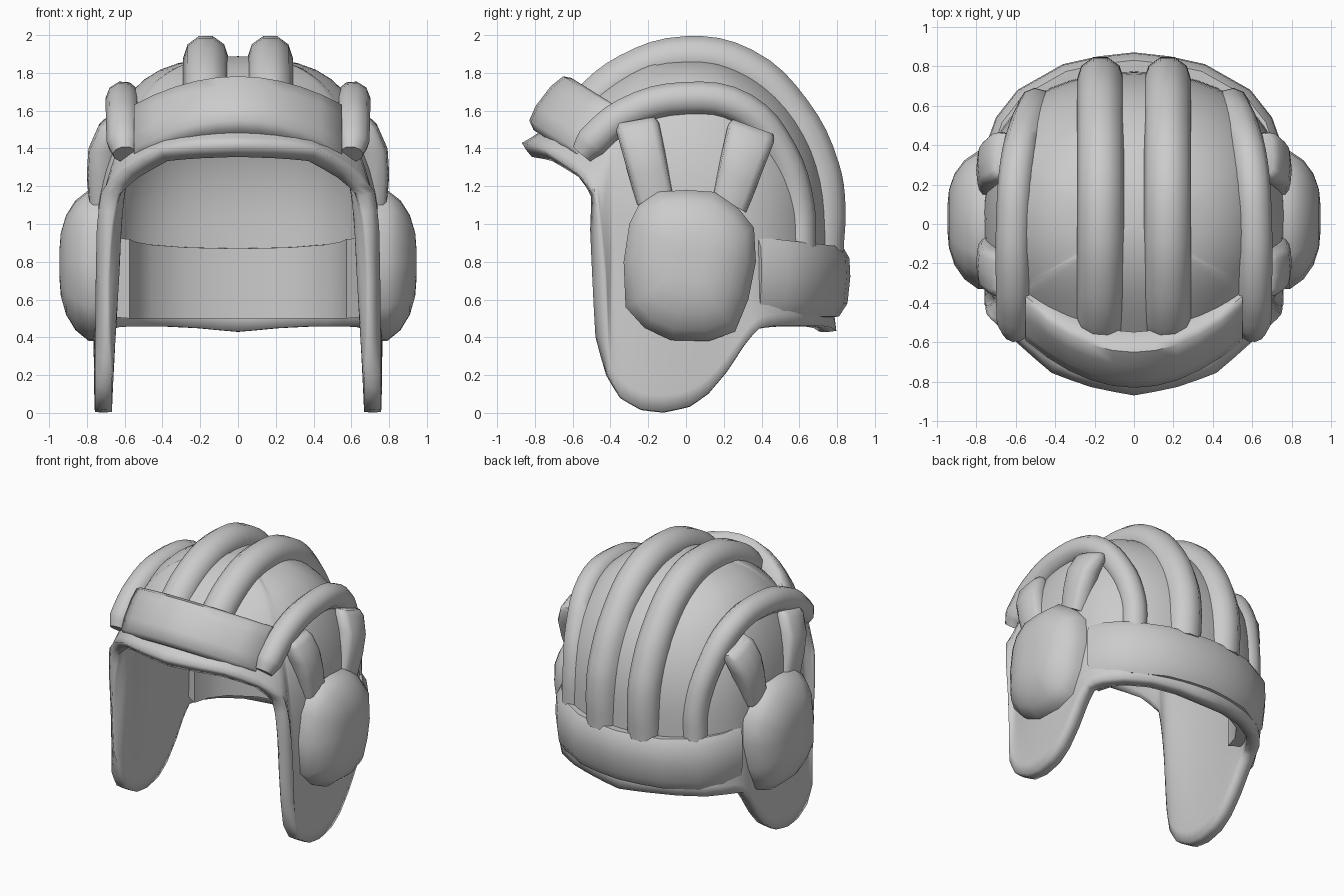
import bpy, bmesh, math
from mathutils import Vector

if "Cube" in bpy.data.objects:
    bpy.data.objects.remove(bpy.data.objects["Cube"])


def finish(ob, mirror=False, subsurf=0, angle=50):
    bpy.ops.object.select_all(action='DESELECT')
    ob.select_set(True)
    bpy.context.view_layer.objects.active = ob
    bpy.ops.object.shade_smooth_by_angle(angle=math.radians(angle))
    if mirror:
        ob.modifiers.new("mirror", 'MIRROR').use_clip = False
    if subsurf:
        m = ob.modifiers.new("smooth", 'SUBSURF')
        m.levels = m.render_levels = subsurf
    return ob


def loft(name, rings, closed=True):
    """Skin a list of equal-length rings, capping both ends when closed."""
    bm = bmesh.new()
    vs = [[bm.verts.new(p) for p in r] for r in rings]
    n = len(rings[0])
    for a, b in zip(vs, vs[1:]):
        for i in range(n):
            j = (i + 1) % n
            bm.faces.new((a[i], a[j], b[j], b[i]))
    if closed:
        bm.faces.new(vs[0])
        bm.faces.new(vs[-1])
    bmesh.ops.remove_doubles(bm, verts=bm.verts, dist=1e-5)
    bmesh.ops.recalc_face_normals(bm, faces=bm.faces)
    me = bpy.data.meshes.new(name)
    bm.to_mesh(me)
    bm.free()
    ob = bpy.data.objects.new(name, me)
    bpy.context.collection.objects.link(ob)
    return ob


# Shell: dome whose columns run from the crown to a shaped rim (brow, ear flaps, nape)
half_rim = [(0, -.875, 1.43), (.22, -.83, 1.42), (.42, -.76, 1.40), (.60, -.60, 1.29),
            (.73, -.48, 1.17), (.75, -.455, .98), (.755, -.425, .7), (.755, -.415, .4),
            (.76, -.41, .2), (.76, -.35, .08), (.76, -.24, .015), (.76, -.12, .0),
            (.76, .02, .03), (.76, .12, .10), (.76, .22, .22), (.76, .31, .36),
            (.75, .39, .45), (.70, .49, .46), (.60, .61, .46), (.43, .71, .46),
            (.22, .77, .45), (0, .80, .43)]
rim = half_rim + [(-x, y, z) for x, y, z in half_rim[-2:0:-1]]
ZC, RZ, ROWS = 1.05, .84, 12


def latitude(z):
    return math.acos(min(1, (z - ZC) / RZ)) * 2 / math.pi if z > ZC else 1 + ZC - z


def dome(x, y, v):
    l = math.hypot(x, y)
    cx, cy = x / l, y / l
    e = 2.0 + .5 * min(v, 1)
    ry = .72 if y < 0 else .77
    r = (abs(cx / .77) ** e + abs(cy / ry) ** e) ** (-1 / e)
    if v <= 1:
        a = v * math.pi / 2
        r *= math.sin(a) ** (.95 - .33 * cx * cx) if v > 0 else 0
        z = ZC + RZ * math.cos(a)
    else:
        z = ZC - (v - 1)
    return Vector((cx * r, cy * r, z))


rows = [[] for _ in range(ROWS + 1)]
for x, y, z in rim:
    vr = latitude(z)
    delta = Vector((x, y, z)) - dome(x, y, vr)
    for k in range(ROWS + 1):
        t = k / ROWS
        rows[k].append(dome(x, y, vr * t) + delta * t ** 4)
shell = loft("helmet_shell", rows, closed=False)
bm = bmesh.new()
bm.from_mesh(shell.data)
bmesh.ops.recalc_face_normals(bm, faces=bm.faces)
top = max(bm.faces, key=lambda f: f.calc_center_median().z)
if top.normal.z < 0:
    bmesh.ops.reverse_faces(bm, faces=bm.faces)
bm.to_mesh(shell.data)
bm.free()
sol = shell.modifiers.new("thickness", 'SOLIDIFY')
sol.thickness, sol.offset = .095, -1
sol.edge_crease_rim = sol.edge_crease_outer = sol.edge_crease_inner = .55
finish(shell, subsurf=1, angle=60)


# Padded ribs over the crown, kept from poking through the lining
def tube(name, pts, radius, taper):
    cu = bpy.data.curves.new(name, 'CURVE')
    cu.dimensions = '3D'
    cu.bevel_depth, cu.bevel_resolution = radius, 3
    cu.resolution_u, cu.use_fill_caps = 4, True
    sp = cu.splines.new('BEZIER')
    sp.bezier_points.add(len(pts) - 1)
    for i, (bp, p) in enumerate(zip(sp.bezier_points, pts)):
        bp.co = p
        bp.handle_left_type = bp.handle_right_type = 'AUTO'
        bp.radius = taper.get(i, 1)
    ob = bpy.data.objects.new(name, cu)
    bpy.context.collection.objects.link(ob)
    bpy.ops.object.select_all(action='DESELECT')
    ob.select_set(True)
    bpy.context.view_layer.objects.active = ob
    bpy.ops.object.convert(target='MESH')
    ob = bpy.context.view_layer.objects.active
    for v in ob.data.vertices:
        x, y, z = v.co
        d = dome(x, y, latitude(z))
        k = .94 * math.hypot(d.x, d.y) / math.hypot(x, y)
        if z < 1.5 and y > 0 and k > 1:
            v.co = (x * k, y * k, z)
    return finish(ob, mirror=True)


tube("crown_rib", [(.17, -.55, 1.56), (.17, -.50, 1.63), (.17, -.30, 1.79), (.17, 0, 1.88),
                   (.17, .30, 1.82), (.17, .55, 1.59), (.17, .70, 1.29), (.17, .73, 1.1),
                   (.17, .72, .86)], .12, {0: .75})
tube("side_rib", [(.60, -.55, 1.37), (.605, -.50, 1.43), (.61, -.32, 1.58), (.61, 0, 1.665),
                  (.59, .30, 1.61), (.54, .50, 1.38), (.50, .59, 1.1), (.50, .60, .86)],
     .09, {0: .7})

# Turned-up brow pad
D, N = Vector((0, -.20, -.26)), Vector((0, -.79, .61))
section = [(.05, -.13), (-.01, -.04), (.05, 0), (.3, .02), (.7, .02), (.95, 0),
           (1.03, -.05), (1.0, -.13)]
rings = []
for i in range(11):
    u = i / 5 - 1
    base = Vector((.55 * u, -.40, 1.645)) + (1 - abs(u) ** 2) * Vector((0, -.24, .15))
    rings.append([base + D * s + N * n for s, n in section])
finish(loft("brow_pad", rings))

# Nape pad wrapped round the back
path = [(.75, .40), (.70, .54), (.59, .68), (.36, .81), (.18, .85), (0, .87)]
path += [(-x, y) for x, y in path[-2::-1]]
section = [(.20, .92), (.04, .93), (.005, .87), (0, .72), (.015, .58), (.06, .51), (.20, .50)]
rings = []
for i, (x, y) in enumerate(path):
    l = math.hypot(x, y)
    drop = .05 * max(0, y - .4) / .47
    rings.append([(x * (1 - d / l), y * (1 - d / l), z - (drop if z > .8 else 0))
                  for d, z in section])
finish(loft("nape_pad", rings))

# Ear cups: rounded outline stepped outwards
outline = [(-.15, 1.17), (0, 1.18), (.15, 1.17), (.28, 1.08), (.36, .98), (.37, .80), (.33, .60),
           (.26, .43), (.12, .38), (-.08, .385), (-.22, .45), (-.32, .56), (-.33, .80),
           (-.30, 1.0), (-.25, 1.1)]
rings = []
for x, s in [(.68, 1), (.79, 1), (.86, .86), (.91, .66), (.938, .42), (.945, .2)]:
    rings.append([(x, .03 + (y - .03) * s, .79 + (z - .79) * s) for y, z in outline])
finish(loft("ear_cup", rings), mirror=True)


# Short padded straps above each ear cup
def strap(name, stations):
    rings = []
    for x, p, q, th, w in stations:
        p, q = Vector((x, *p)), Vector((x, *q))
        ring = []
        for k in range(12):
            a = k * math.pi / 6
            c, s = math.cos(a), math.sin(a)
            c = math.copysign(abs(c) ** .6, c)
            s = math.copysign(abs(s) ** .6, s)
            ring.append((p + q) / 2 + (q - p) / 2 * c * w + Vector((th * s, 0, 0)))
        rings.append(ring)
    finish(loft(name, rings), mirror=True)


for name, a, b, c, d in [("front_strap", (-.38, 1.53), (-.15, 1.57), (-.06, 1.14), (-.26, 1.10)),
                         ("rear_strap", (.23, 1.56), (.48, 1.47), (.32, 1.06), (.14, 1.16))]:
    st = []
    for t, x, th, w in [(0, .66, .045, .85), (.08, .675, .065, 1), (.35, .712, .08, 1),
                        (.65, .72, .08, 1), (1, .72, .07, 1)]:
        p = Vector(a).lerp(Vector(d), t)
        q = Vector(b).lerp(Vector(c), t)
        st.append((x, p, q, th, w))
    strap(name, st)
